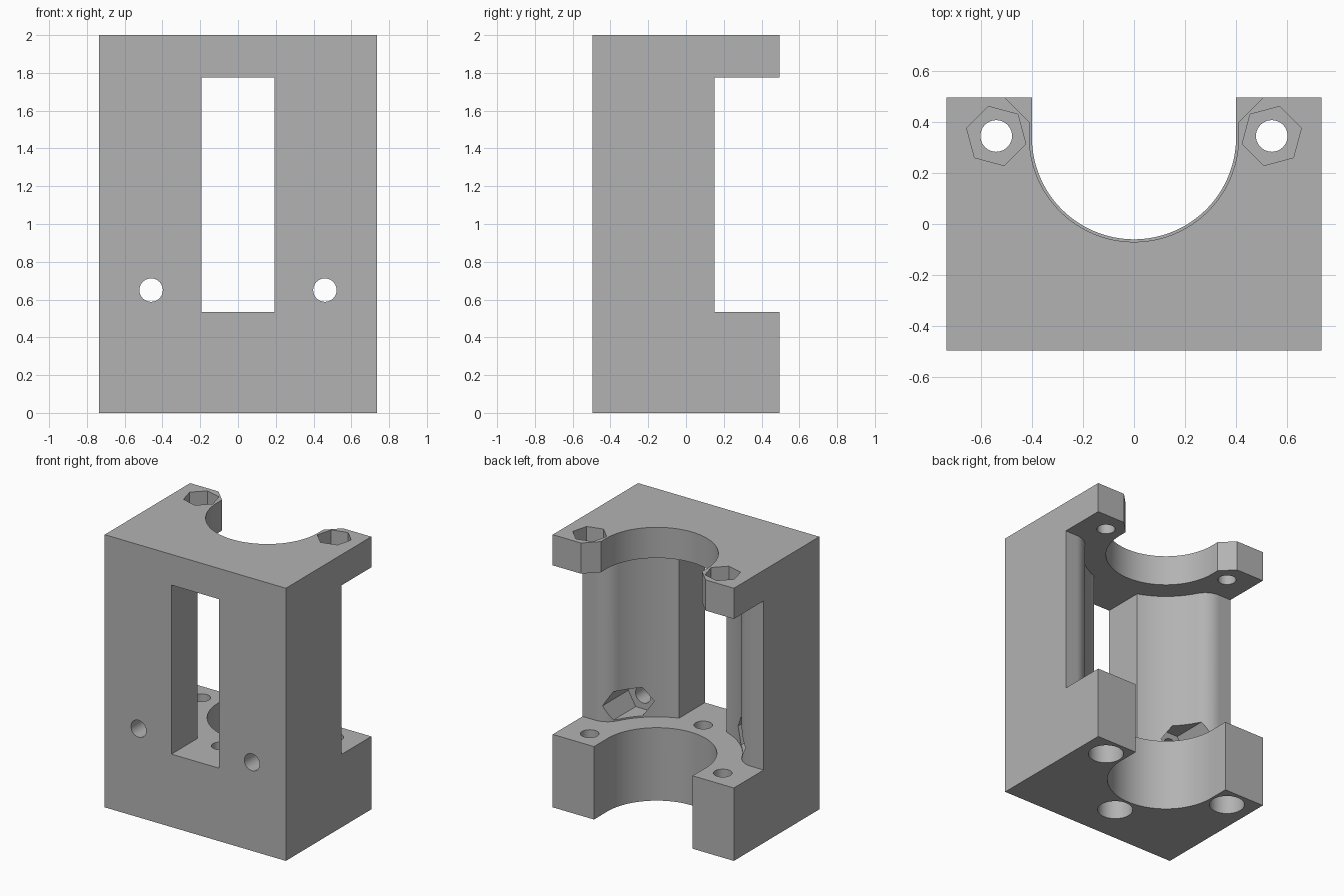
import bpy
import bmesh
from math import sin, cos, pi, sqrt, asin, radians
from mathutils import Matrix, Vector

if "Cube" in bpy.data.objects:
    bpy.data.objects.remove(bpy.data.objects["Cube"], do_unlink=True)

W, D, H = 0.735, 0.495, 2.0       # half width, half depth, height
Z0, Z1 = 0.535, 1.775             # shelf top and upper plate underside
BORE_Y = 0.34                     # axis of the vertical bores
SCREW_X, SCREW_Z = 0.46, 0.65     # front mounting screws
HOLE_R, HEAD_R = 0.062, 0.12

grey = bpy.data.materials.new("plain grey")
grey.use_nodes = True
colour = (0.45, 0.45, 0.45, 1)
grey.diffuse_color = colour
grey.node_tree.nodes["Principled BSDF"].inputs["Base Color"].default_value = colour


def make_object(name, bm):
    bmesh.ops.recalc_face_normals(bm, faces=bm.faces)
    mesh = bpy.data.meshes.new(name)
    bm.to_mesh(mesh)
    bm.free()
    mesh.materials.append(grey)
    obj = bpy.data.objects.new(name, mesh)
    bpy.context.collection.objects.link(obj)
    return obj


def prism(name, outline, z0, z1):
    """Extrude a plan outline between two heights."""
    bm = bmesh.new()
    face = bm.faces.new([bm.verts.new((x, y, z0)) for x, y in outline])
    up = bmesh.ops.extrude_face_region(bm, geom=[face])["geom"]
    verts = [v for v in up if isinstance(v, bmesh.types.BMVert)]
    bmesh.ops.translate(bm, verts=verts, vec=(0, 0, z1 - z0))
    return make_object(name, bm)


def box(name, x, y0, y1, z0, z1):
    return prism(name, [(-x, y0), (x, y0), (x, y1), (-x, y1)], z0, z1)


def rod(name, start, end, radius, sides=40, turn=0.0):
    """Cylinder or polygon prism between two points."""
    a, b = Vector(start), Vector(end)
    spin = (b - a).to_track_quat("Z", "Y").to_matrix().to_4x4()
    bm = bmesh.new()
    bmesh.ops.create_cone(
        bm, cap_ends=True, segments=sides, radius1=radius, radius2=radius,
        depth=(b - a).length,
        matrix=Matrix.Translation((a + b) / 2) @ spin @ Matrix.Rotation(turn, 4, "Z"))
    return make_object(name, bm)


def mirrored(half):
    """Complete a right half outline that starts on the centre line."""
    return half + [(-x, y) for x, y in reversed(half) if x > 0.001]


def arc(radius, end, steps=40):
    return [(radius * sin(end * i / steps), BORE_Y - radius * cos(end * i / steps))
            for i in range(steps + 1)]


# Main block
block = box("motor_bracket", W, -D, D, 0, H)
cutters = []

# Lower bore with straight mouth, upper bore with flared mouth
cutters.append(prism("lower_bore", mirrored(arc(0.40, pi / 2) + [(0.40, 0.7)]), -0.2, 1.0))
flare = [(0.41, 0.40), (0.71, 0.70)]
cutters.append(prism("upper_bore", mirrored(arc(0.41, pi / 2) + flare), 1.0, 2.2))

# Wide middle chamber, rounded into the flat rear faces
R, F, REAR = 0.57, 0.15, 0.15
cy = REAR - F
cx = sqrt((R + F) ** 2 - (BORE_Y - cy) ** 2)
turn = asin(cx / (R + F))
chamber = arc(R, turn)
for i in range(1, 13):
    a = turn * (1 - i / 12)
    chamber.append((cx - F * sin(a), cy + F * cos(a)))
chamber += [(0.9, REAR), (0.9, 0.7)]
cutters.append(prism("middle_chamber", mirrored(chamber), Z0, Z1))

# Front window
cutters.append(box("front_window", 0.193, -0.7, 0.1, Z0, Z1))

for s in (-1, 1):
    # Rear vertical screws with hexagonal nut pockets on top
    x, y = s * 0.54, 0.345
    cutters.append(rod("rear_screw_hole", (x, y, -0.1), (x, y, 2.1), HOLE_R))
    cutters.append(rod("rear_head_recess", (x, y, -0.1), (x, y, 0.27), HEAD_R))
    cutters.append(rod("top_nut_pocket", (x, y, 1.89), (x, y, 2.1), HEAD_R, 6,
                       radians(-15 * s)))
    # Front mounting screws with nut pockets in the chamber wall
    x = s * SCREW_X
    cutters.append(rod("front_screw_hole", (x, -0.7, SCREW_Z), (x, 0.14, SCREW_Z), HOLE_R))
    hexagon = [(x + HEAD_R * cos(i * pi / 3), SCREW_Z + HEAD_R * sin(i * pi / 3))
               for i in range(6)]
    pocket = prism("front_nut_pocket", hexagon, -0.3, 0.16)
    pocket.data.transform(Matrix.Rotation(pi / 2, 4, "X"))
    cutters.append(pocket)

# Middle screw in the base shelf
cutters.append(rod("middle_screw_hole", (0, -0.2, -0.1), (0, -0.2, 0.8), HOLE_R))
cutters.append(rod("middle_head_recess", (0, -0.2, -0.1), (0, -0.2, 0.27), HEAD_R))

# Carve the block
bpy.context.view_layer.objects.active = block
for cutter in cutters:
    mod = block.modifiers.new(cutter.name, "BOOLEAN")
    mod.operation = "DIFFERENCE"
    mod.solver = "EXACT"
    mod.object = cutter
    bpy.ops.object.modifier_apply(modifier=mod.name)
    bpy.data.objects.remove(cutter, do_unlink=True)

bpy.ops.object.select_all(action="DESELECT")
block.select_set(True)
bpy.ops.object.shade_smooth_by_angle(angle=radians(30))
